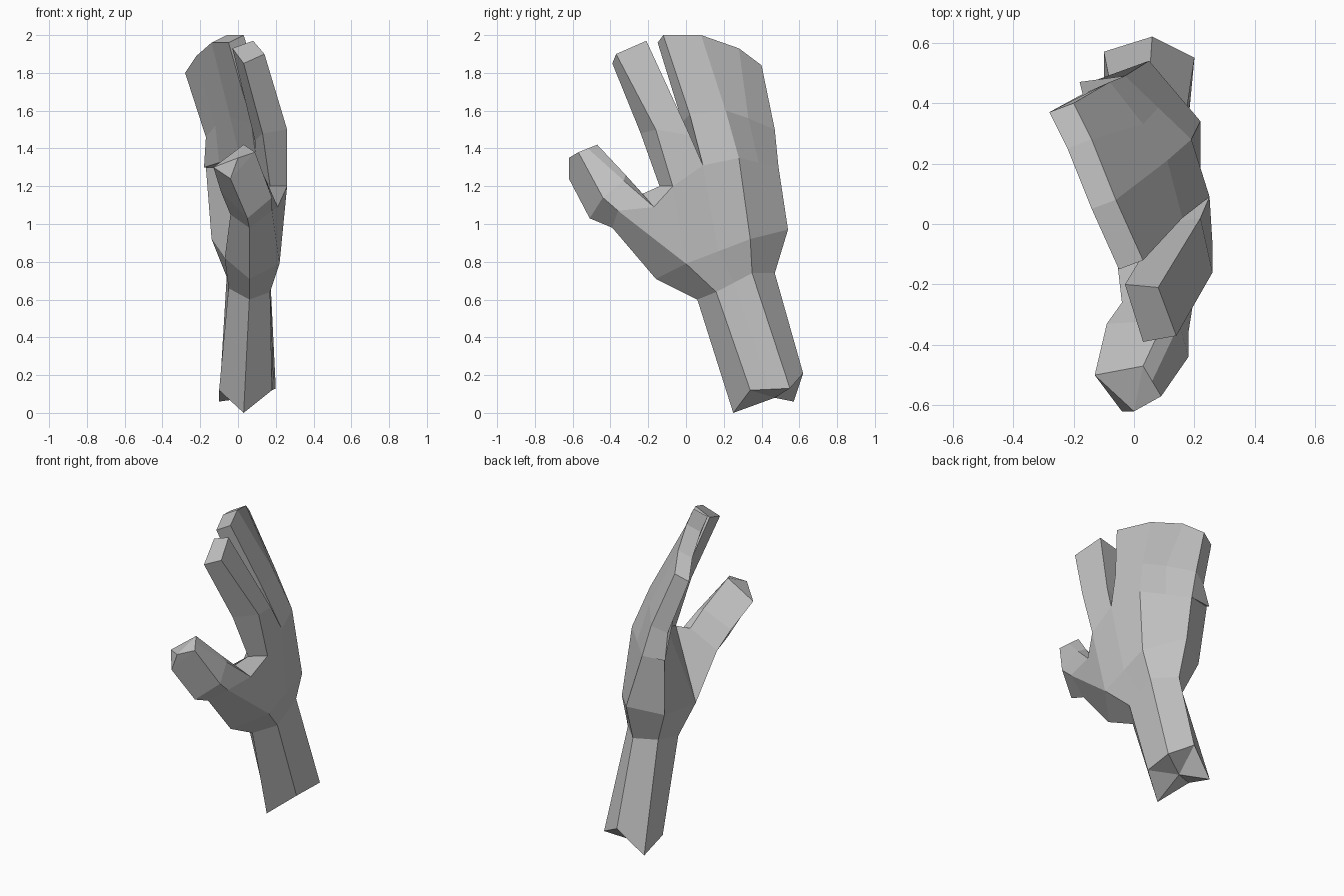
import bpy
import bmesh
from mathutils import Vector

default_cube = bpy.data.objects.get("Cube")
if default_cube:
    bpy.data.objects.remove(default_cube, do_unlink=True)

# One plain matte grey for the whole hand
GREY = (.54, .54, .54, 1)
material = bpy.data.materials.new("matte_grey")
material.use_nodes = True
material.diffuse_color = GREY
material.node_tree.nodes["Principled BSDF"].inputs["Base Color"].default_value = GREY


def close_end(bm, ring, apex=None):
    """Cap a ring with a fan around an apex, or with strips from side to side."""
    if apex:
        tip = bm.verts.new(apex)
        for a, b in zip(ring, ring[1:] + ring[:1]):
            bm.faces.new((a, b, tip))
        return
    for i in range((len(ring) - 1) // 2):
        corners = (ring[i], ring[i + 1], ring[-2 - i], ring[-1 - i])
        bm.faces.new(list(dict.fromkeys(corners)))


def loft(name, sections, start_apex=None, end_apex=None):
    """Skin a list of equal-sized cross-sections into one flat-shaded part."""
    bm = bmesh.new()
    rings = [[bm.verts.new(point) for point in section] for section in sections]
    for low, high in zip(rings, rings[1:]):
        for i in range(len(low)):
            j = (i + 1) % len(low)
            bm.faces.new((low[i], low[j], high[j], high[i]))
    close_end(bm, rings[0], start_apex)
    close_end(bm, rings[-1], end_apex)
    bmesh.ops.recalc_face_normals(bm, faces=bm.faces[:])
    mesh = bpy.data.meshes.new(name)
    bm.to_mesh(mesh)
    bm.free()
    mesh.materials.append(material)
    part = bpy.data.objects.new(name, mesh)
    bpy.context.collection.objects.link(part)


def split_back(section):
    """Add a point halfway across the back edge of a cross-section."""
    middle = Vector(section[1]).lerp(Vector(section[2]), .5)
    return section[:2] + [middle] + section[2:]


def slab(back, depth, pad):
    """Close a row of back points with a palm row; pad fattens the inner points."""
    palm = [Vector(point) + Vector(depth) for point in back]
    for point in palm[1:-1]:
        point.x -= pad
    return back + palm[::-1]


# Sections run: thumb edge, two across the back, outer edge, two on the palm
forearm_end = split_back([
    (.03, .25, 0), (.18, .34, .12), (.2, .55, .13),
    (.06, .62, .21), (-.1, .57, .06), (-.1, .38, .12)])
wrist = split_back([
    (.06, .06, .6), (.17, .16, .64), (.17, .35, .74),
    (.05, .47, .74), (-.06, .37, .72), (-.05, .15, .66)])
palm_heel = split_back([
    (.06, -.16, .71), (.22, 0, .79), (.22, .34, .92),
    (.05, .54, .97), (-.14, .42, .92), (-.07, 0, .82)])

# Knuckle points are shared by the palm, the fingers and the thumb
web_inner, web_outer = (.17, -.14, 1.2), (.26, -.07, 1.2)
fork_back, fork_palm = (.25, .09, 1.31), (.09, .07, 1.3)
knuckle, outer_back = (.19, .28, 1.35), (-.03, .49, 1.3)
knuckles = [web_inner, web_outer, fork_back, knuckle, outer_back,
            (-.17, .46, 1.3), fork_palm]

loft("forearm", [forearm_end, wrist], start_apex=(.05, .47, .08))
loft("palm", [wrist, palm_heel, knuckles])

# Three outer fingers held together as one curved slab
between = tuple(Vector(knuckle).lerp(Vector(outer_back), .5))
loft("joined_fingers", [
    slab([fork_back, knuckle, between, outer_back], (-.15, -.02, 0), .03),
    slab([(.16, .02, 1.58), (.11, .21, 1.6), (.03, .33, 1.56), (-.08, .47, 1.5)],
         (-.09, -.04, -.04), .06),
    slab([(.03, -.12, 2), (-.06, .08, 2), (-.14, .28, 1.93), (-.2, .4, 1.84)],
         (-.08, -.03, -.04), 0),
])

# Forefinger sections run: back front, back rear, palm rear, palm front
loft("forefinger", [
    [web_outer, fork_back, fork_palm, web_inner],
    [(.26, -.16, 1.5), (.22, .02, 1.47), (.09, 0, 1.44), (.13, -.24, 1.48)],
    [(.14, -.37, 1.9), (.08, -.21, 1.97), (-.03, -.2, 1.93), (.03, -.39, 1.85)],
])

# Thumb sections run: underside, back, crease, top web, palm side
loft("thumb", [
    [palm_heel[0], palm_heel[1], web_outer, web_inner, palm_heel[-1]],
    [(.06, -.39, .98), (.18, -.36, 1.07), (.21, -.17, 1.09),
     (.13, -.23, 1.16), (-.04, -.26, 1.05)],
    [(.05, -.51, 1.03), (.18, -.44, 1.14), (.15, -.33, 1.23),
     (.1, -.32, 1.26), (-.09, -.33, 1.17)],
    [(-.04, -.62, 1.24), (.09, -.57, 1.38), (.06, -.52, 1.4),
     (.03, -.47, 1.42), (-.13, -.5, 1.3)],
], end_apex=(0, -.62, 1.35))
